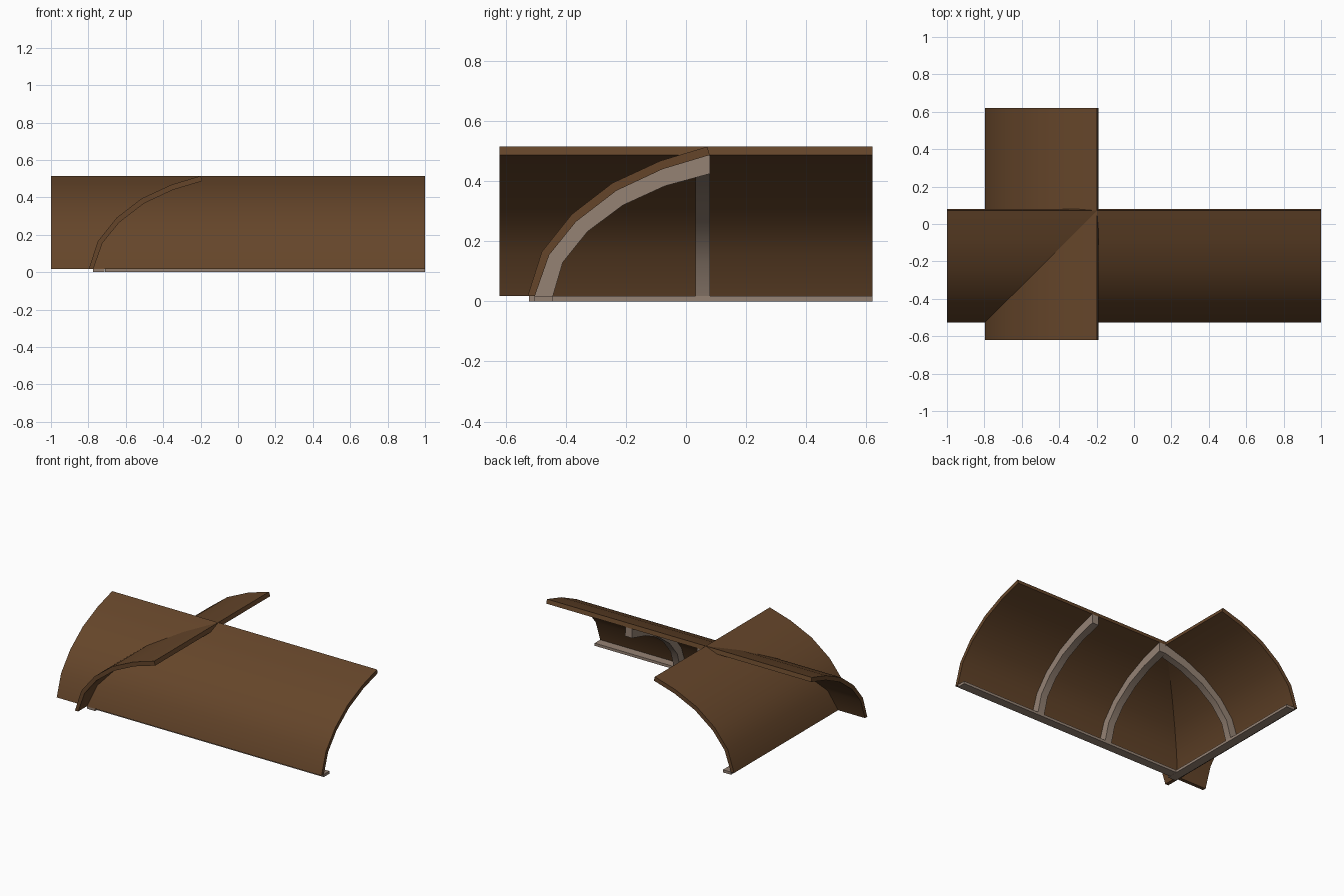
import bpy, bmesh, math

if "Cube" in bpy.data.objects:
    bpy.data.objects.remove(bpy.data.objects["Cube"])

def material(name, rgb):
    m = bpy.data.materials.new(name)
    m.diffuse_color = (*rgb, 1)
    m.use_nodes = True
    m.node_tree.nodes["Principled BSDF"].inputs["Base Color"].default_value = m.diffuse_color
    return m

BROWN = material("brown roof", (0.130, 0.060, 0.023))
TAUPE = material("taupe trim", (0.300, 0.225, 0.175))

# Quarter-vault section lines (across, height), eave to ridge
OUTER = [(-0.527, 0.018), (-0.48, 0.165), (-0.38, 0.29), (-0.245, 0.394), (-0.085, 0.468), (0.071, 0.515)]
INNER = [(-0.503, 0.018), (-0.455, 0.155), (-0.366, 0.265), (-0.232, 0.368), (-0.078, 0.44), (0.079, 0.487)]
RIB = [(-0.443, 0.018), (-0.41, 0.13), (-0.328, 0.232), (-0.21, 0.32), (-0.07, 0.384), (0.08, 0.425)]
SHIFT = -0.27  # the side vault uses the same section, moved along x

def sweep(name, upper, lower, start, end, mat, along_x):
    """Extrude the band between two section lines along x or y."""
    def place(a, z, t):
        return (t, a, z) if along_x else (a + SHIFT, t, z)
    bm = bmesh.new()
    rows = [[bm.verts.new(place(a, z, t)) for a, z in line]
            for t in (start, end) for line in (upper, lower)]
    u0, l0, u1, l1 = rows
    for i in range(len(upper) - 1):
        j = i + 1
        for f in ((u0[i], u0[j], u1[j], u1[i]), (l0[i], l1[i], l1[j], l0[j]),
                  (u0[i], l0[i], l0[j], u0[j]), (u1[i], u1[j], l1[j], l1[i])):
            bm.faces.new(f)
    for i in (0, -1):
        bm.faces.new((u0[i], u1[i], l1[i], l0[i]))
    bmesh.ops.recalc_face_normals(bm, faces=bm.faces)
    me = bpy.data.meshes.new(name)
    bm.to_mesh(me)
    bm.free()
    me.materials.append(mat)
    ob = bpy.data.objects.new(name, me)
    bpy.context.collection.objects.link(ob)
    bpy.ops.object.select_all(action='DESELECT')
    ob.select_set(True)
    bpy.context.view_layer.objects.active = ob
    bpy.ops.object.shade_smooth_by_angle(angle=math.radians(32))
    return ob

# Two crossing roof vaults
sweep("main_vault", OUTER, INNER, -1.0, 1.0, BROWN, True)
sweep("side_vault", OUTER, INNER, -0.62, 0.62, BROWN, False)

# Arched ribs under the vaults
sweep("rib_inner_corner", INNER, RIB, -0.19, -0.14, TAUPE, True)
sweep("rib_main", INNER, RIB, 0.353, 0.403, TAUPE, True)
sweep("rib_side", INNER, RIB, 0.032, 0.08, TAUPE, False)

# Flat wall plates along the eaves
TOP = [(-0.504, 0.018), (-0.443, 0.018)]
BOTTOM = [(-0.504, 0.0), (-0.443, 0.0)]
sweep("main_eave_plate", TOP, BOTTOM, -0.712, 1.0, TAUPE, True)
sweep("side_eave_plate", TOP, BOTTOM, -0.523, 0.62, TAUPE, False)
